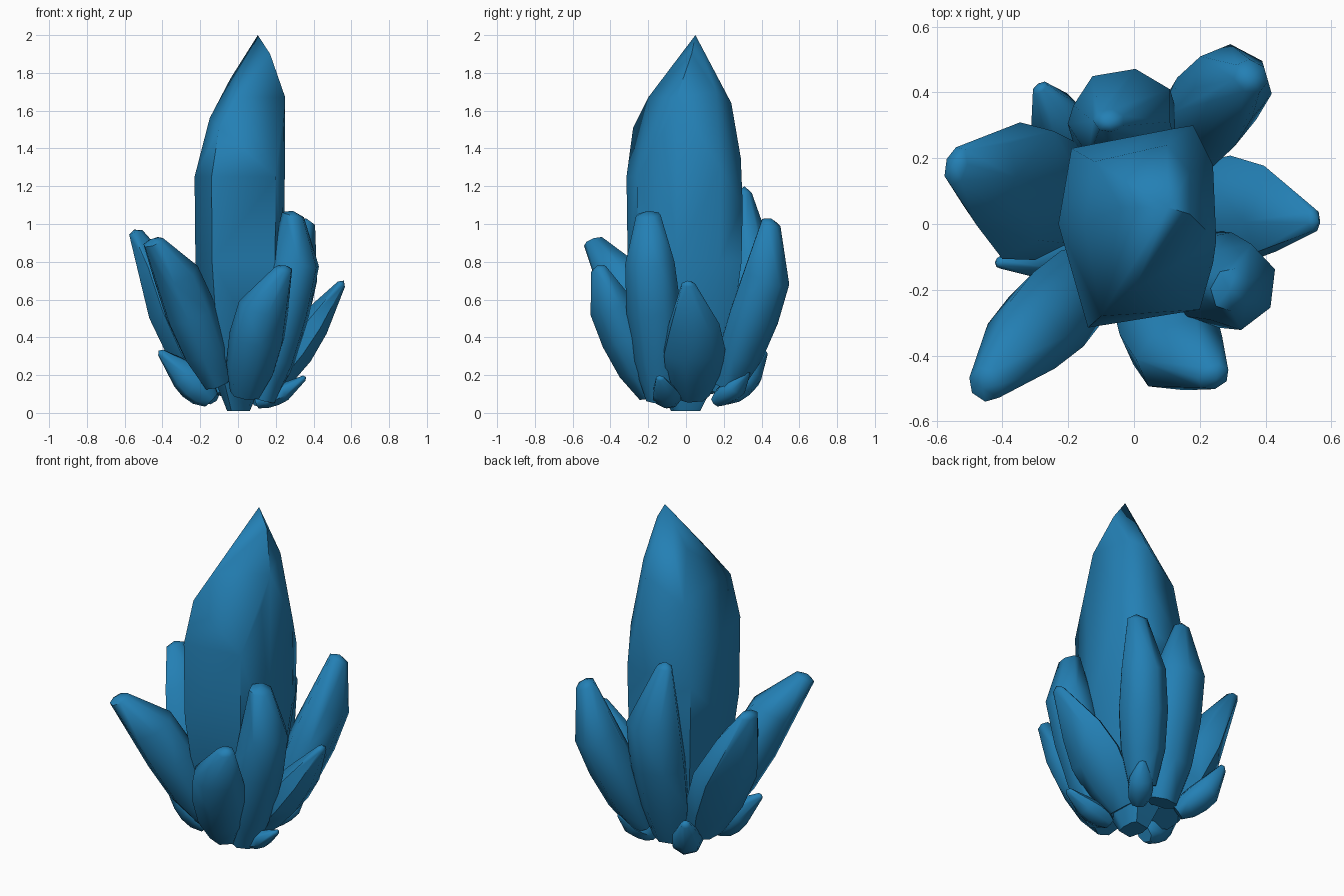
import bpy, bmesh, math
from mathutils import Vector

if "Cube" in bpy.data.objects:
    bpy.data.objects.remove(bpy.data.objects["Cube"])

blue = bpy.data.materials.new("crystal_blue")
blue.diffuse_color = (0.017, 0.215, 0.46, 1)
blue.use_nodes = True
blue.node_tree.nodes["Principled BSDF"].inputs["Base Color"].default_value = blue.diffuse_color


def hull(name, points):
    """Convex gem body around a cloud of points, softly shaded."""
    bm = bmesh.new()
    for p in points:
        bm.verts.new(p)
    bmesh.ops.convex_hull(bm, input=bm.verts[:])
    loose = [v for v in bm.verts if not v.link_faces]
    bmesh.ops.delete(bm, geom=loose, context='VERTS')
    bmesh.ops.recalc_face_normals(bm, faces=bm.faces[:])
    me = bpy.data.meshes.new(name)
    bm.to_mesh(me)
    bm.free()
    me.materials.append(blue)
    ob = bpy.data.objects.new(name, me)
    bpy.context.collection.objects.link(ob)
    bpy.ops.object.select_all(action='DESELECT')
    ob.select_set(True)
    bpy.context.view_layer.objects.active = ob
    bpy.ops.object.shade_smooth_by_angle(angle=math.radians(60))
    return ob


def crystal(name, base, shoulder, tip, width, depth, blunt=0.22, top=0.9, foot=0.55, sides=7):
    """Leaning crystal: tapered foot, full middle, shoulder ring, small blunt tip."""
    base, shoulder, tip = Vector(base), Vector(shoulder), Vector(tip)
    axis = (shoulder - base).normalized()
    side = Vector((0, 0, 1)).cross(axis).normalized()
    out = side.cross(axis)

    def ring(c, s):
        for i in range(sides):
            a = math.tau * i / sides
            yield (c + side * (math.cos(a) * s * width * 0.52)
                   + out * (math.sin(a) * s * depth * 0.52))

    pts = [tip]
    for t, s in ((0, foot), (0.3, 0.9), (0.65, 1.0), (1.0, top)):
        pts += ring(base.lerp(shoulder, t), s)
    pts += ring(shoulder.lerp(tip, 0.92), blunt)
    return hull(name, pts)


# Main upright crystal: irregular section, uneven shoulder heights, facets to the tip
section = [(-0.23, 0.0, 1.25), (-0.19, 0.23, 1.05), (0.18, 0.30, 1.1), (0.24, 0.18, 1.3),
           (0.25, -0.05, 1.67), (0.24, -0.12, 1.5), (0.2, -0.26, 1.25), (-0.14, -0.315, 1.25)]
pts = [Vector(p) for p in section]
for z, s in ((0.01, 0.25), (0.3, 0.75), (0.8, 0.98)):
    pts += [Vector((x * s, y * s, z)) for x, y, _ in section]
pts += [Vector(p) for p in ((0.105, 0.05, 2.0), (-0.15, 0.0, 1.56), (-0.04, 0.05, 1.77),
                            (0.17, 0.03, 1.9), (-0.1, -0.28, 1.51), (0.0, -0.2, 1.67),
                            (-0.12, 0.19, 1.5), (0.12, 0.29, 1.35), (0.10, 0.24, 1.64),
                            (0.17, 0.16, 1.7))]
hull("main_crystal", pts)

# Ring of large leaning crystals
crystal("front_left_crystal", (-0.11, -0.13, 0.16), (-0.33, -0.35, 0.73), (-0.46, -0.50, 0.92), 0.27, 0.27, 0.4)
crystal("left_crystal", (-0.17, 0.06, 0.12), (-0.44, 0.13, 0.77), (-0.55, 0.18, 0.97), 0.42, 0.25, 0.28, top=0.65)
crystal("back_crystal", (-0.03, 0.20, 0.10), (-0.03, 0.36, 0.84), (-0.08, 0.31, 1.20), 0.33, 0.25, 0.28)
crystal("back_right_crystal", (0.13, 0.22, 0.14), (0.30, 0.43, 0.72), (0.36, 0.45, 1.03), 0.27, 0.26, 0.4)
crystal("front_right_crystal", (0.13, -0.13, 0.07), (0.315, -0.19, 0.80), (0.29, -0.2, 1.07), 0.29, 0.26, 0.45)
crystal("front_crystal", (0.04, -0.18, 0.10), (0.14, -0.40, 0.57), (0.25, -0.47, 0.78), 0.30, 0.25, 0.32)
crystal("right_crystal", (0.11, 0.03, 0.09), (0.40, 0.04, 0.47), (0.56, 0.01, 0.70), 0.33, 0.21, 0.22, top=0.8)

# Small crystals around the foot
crystal("small_right_crystal", (0.10, -0.09, 0.05), (0.25, -0.11, 0.11), (0.36, -0.14, 0.19), 0.15, 0.1, 0.3)
crystal("small_left_crystal", (-0.14, -0.08, 0.07), (-0.28, -0.10, 0.20), (-0.42, -0.12, 0.33), 0.15, 0.18)
crystal("small_back_left_crystal", (-0.14, 0.20, 0.08), (-0.25, 0.34, 0.20), (-0.29, 0.42, 0.33), 0.17, 0.15, 0.3)
crystal("small_back_right_crystal", (0.10, 0.16, 0.06), (0.18, 0.27, 0.14), (0.22, 0.33, 0.22), 0.14, 0.11, 0.3)
